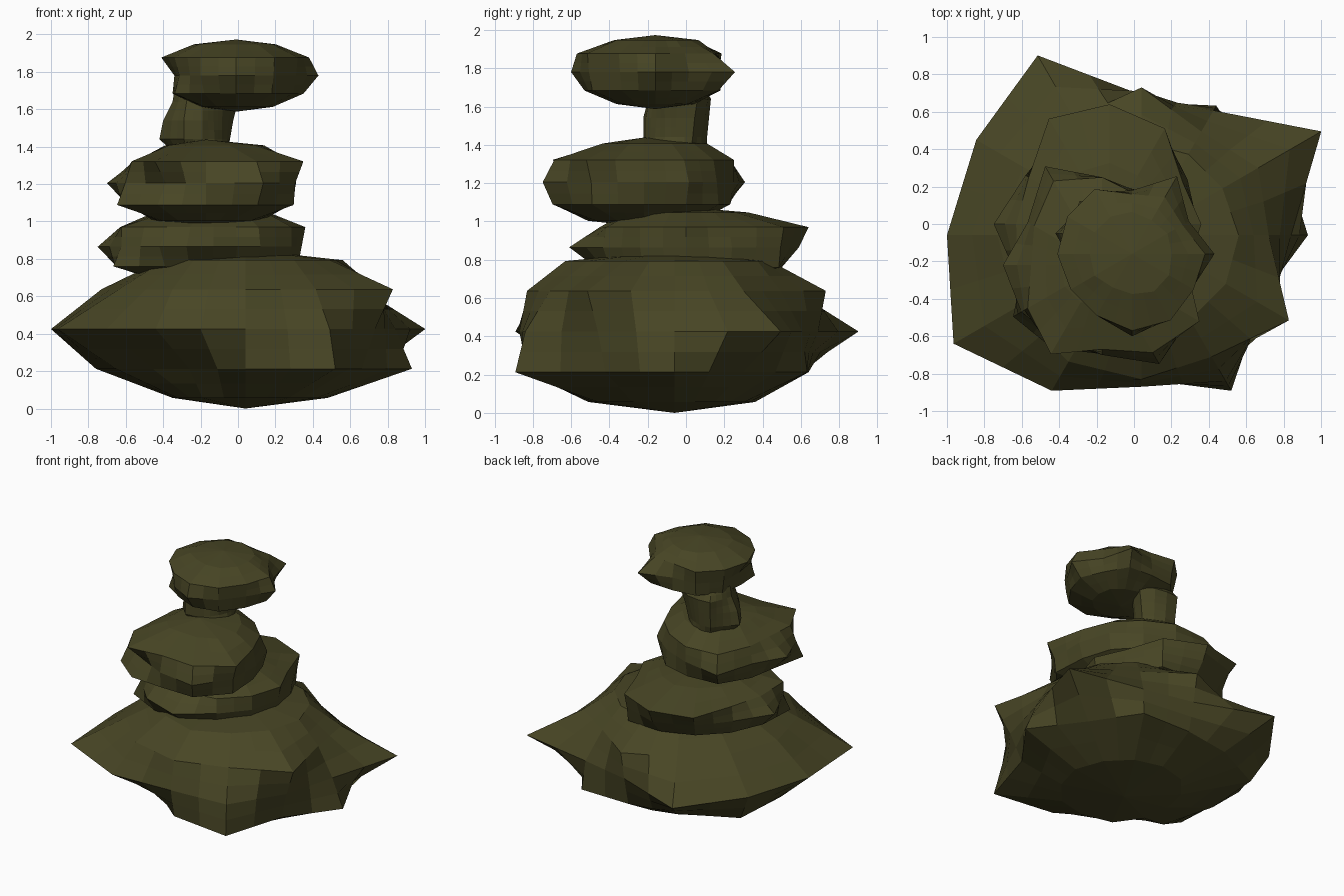
import bpy
import bmesh
import math
import random

random.seed(4)

default_cube = bpy.data.objects.get("Cube")
if default_cube:
    bpy.data.objects.remove(default_cube, do_unlink=True)

# Single dark olive stone colour
stone = bpy.data.materials.new("dark_olive_stone")
stone.use_nodes = True
colour = (0.064, 0.060, 0.018, 1.0)
stone.diffuse_color = colour
shader = stone.node_tree.nodes["Principled BSDF"]
shader.inputs["Base Color"].default_value = colour
shader.inputs["Roughness"].default_value = 0.9

SEGMENTS = 12


def worn(radius, amount=0.06):
    """A nearly round ring of radii, slightly irregular."""
    return [radius * (1 + random.uniform(-amount, amount)) for _ in range(SEGMENTS)]


def stone_part(name, centre, half_height, rings):
    """Faceted stone: rings of radii (in hundredths, from +x anticlockwise),
    listed from bottom to top and spaced like the rings of a sphere."""
    cx, cy, cz = centre
    bm = bmesh.new()
    loops = []
    for i, radii in enumerate(rings, start=1):
        z = cz - half_height * math.cos(math.pi * i / (len(rings) + 1))
        loop = []
        for k, radius in enumerate(radii):
            angle = math.tau * k / SEGMENTS
            r = radius / 100
            loop.append(bm.verts.new((cx + r * math.cos(angle), cy + r * math.sin(angle), z)))
        loops.append(loop)
    bottom = bm.verts.new((cx, cy, cz - half_height))
    top = bm.verts.new((cx, cy, cz + half_height))
    for k in range(SEGMENTS):
        n = (k + 1) % SEGMENTS
        bm.faces.new((bottom, loops[0][n], loops[0][k]))
        bm.faces.new((top, loops[-1][k], loops[-1][n]))
        for low, high in zip(loops, loops[1:]):
            bm.faces.new((low[k], low[n], high[n], high[k]))
    bmesh.ops.recalc_face_normals(bm, faces=bm.faces)
    mesh = bpy.data.meshes.new(name)
    bm.to_mesh(mesh)
    bm.free()
    mesh.materials.append(stone)
    part = bpy.data.objects.new(name, mesh)
    bpy.context.collection.objects.link(part)
    # Split the warped faces into smaller flat facets
    facets = part.modifiers.new("facets", 'SUBSURF')
    facets.subdivision_type = 'SIMPLE'
    facets.levels = facets.render_levels = 1
    return part


# Wide jagged base
stone_part("base_stone", (0.04, -0.06, 0.425), 0.425, [
    [44, 42, 42, 42, 42, 40, 39, 42, 46, 45, 46, 44],
    [89, 72, 80, 70, 74, 89, 80, 80, 60, 77, 96, 72],
    [80, 111, 77, 75, 111, 102, 104, 116, 96, 81, 90, 80],
    [68, 72, 64, 79, 72, 73, 77, 78, 78, 77, 75, 91],
    [52, 50, 50, 50, 50, 47, 45, 50, 55, 57, 52, 52],
])

# Flat second stone
stone_part("lower_stone", (-0.13, 0.0, 0.865), 0.21, [
    worn(30),
    [45, 47, 56, 50, 48, 48, 52, 62, 52, 47, 46, 45],
    [47, 48, 57, 59, 55, 52, 62, 57, 58, 61, 50, 48],
    [49, 45, 59, 64, 65, 50, 50, 57, 50, 45, 48, 48],
    worn(31),
])

# Third stone, shifted forward
stone_part("middle_stone", (-0.17, -0.22, 1.205), 0.233, [
    worn(28),
    [45, 44, 45, 45, 50, 44, 42, 55, 52, 47, 55, 54],
    [48, 47, 44, 47, 61, 46, 53, 50, 43, 48, 61, 55],
    [45, 42, 42, 47, 52, 42, 38, 46, 55, 45, 54, 60],
    [31, 29, 30, 33, 30, 25, 22, 23, 23, 21, 25, 30],
])

# Narrow blocky neck, leaning right at the foot
stone_part("neck_stone", (-0.19, -0.05, 1.54), 0.2, [
    worn(15),
    [13, 17, 15, 16, 18, 17, 23, 20, 20, 16, 13, 12],
    [14, 19, 17, 17, 19, 17, 21, 19, 20, 16, 12, 12],
    [16, 22, 19, 18, 20, 16, 16, 15, 17, 14, 12, 13],
    worn(14),
])

# Rounded cap stone
stone_part("cap_stone", (-0.01, -0.16, 1.78), 0.193, [
    worn(20),
    [36, 33, 38, 34, 37, 36, 34, 38, 34, 37, 38, 35],
    [44, 35, 48, 34, 38, 38, 33, 35, 38, 44, 40, 37],
    [39, 31, 35, 32, 40, 40, 40, 38, 38, 41, 41, 38],
    worn(22),
])
